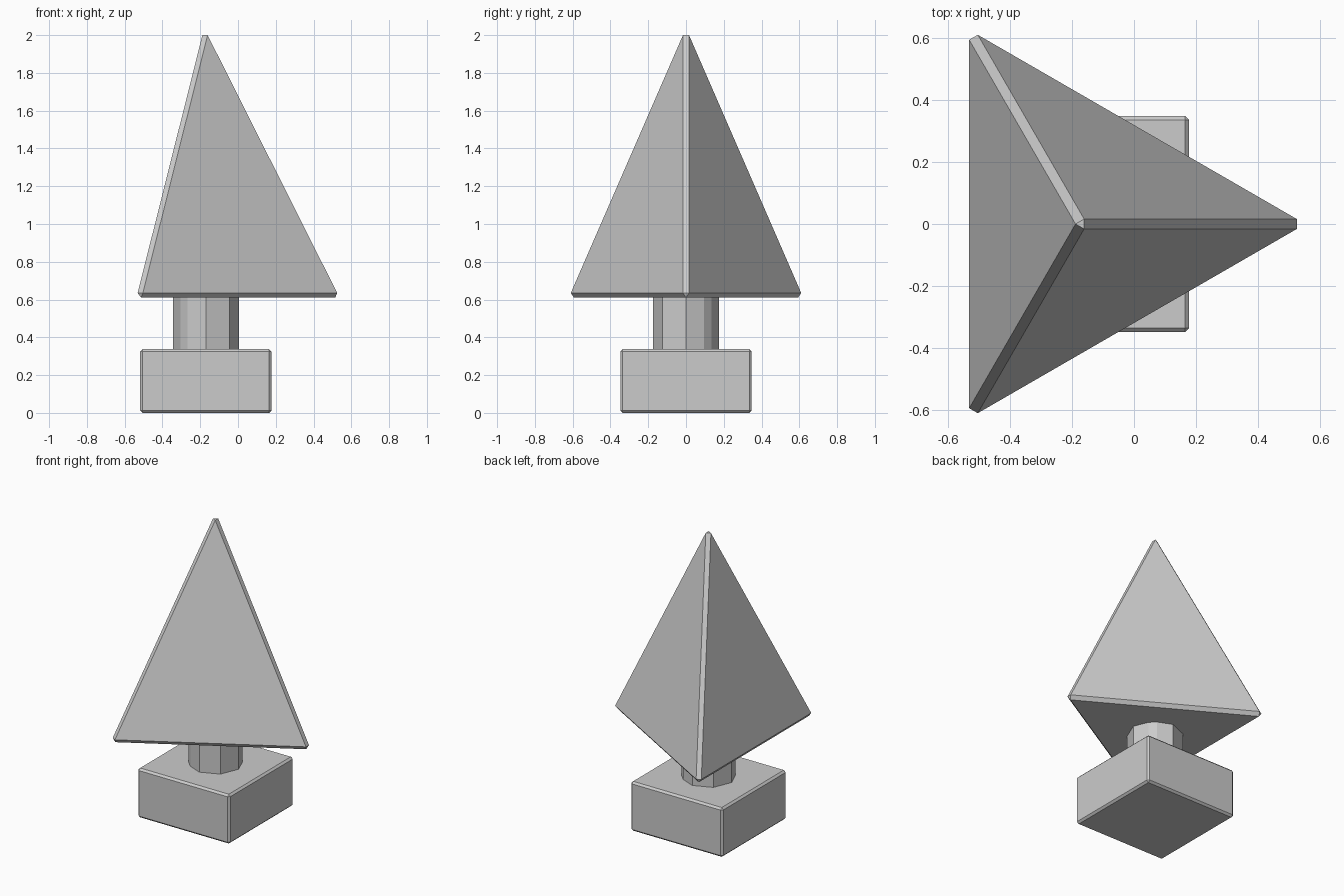
import bpy, bmesh
from math import radians, cos, sin

if "Cube" in bpy.data.objects:
    bpy.data.objects.remove(bpy.data.objects["Cube"])

CX = -0.17  # shared vertical axis of all parts


def make_object(name, bm):
    bmesh.ops.recalc_face_normals(bm, faces=bm.faces[:])
    mesh = bpy.data.meshes.new(name)
    bm.to_mesh(mesh)
    bm.free()
    obj = bpy.data.objects.new(name, mesh)
    obj.location.x = CX
    bpy.context.collection.objects.link(obj)
    return obj


# Square planter with a fine chamfer on every edge
bm = bmesh.new()
bmesh.ops.create_cube(bm, size=1)
for v in bm.verts:
    v.co = (v.co.x * 0.696, v.co.y * 0.696, (v.co.z + 0.5) * 0.337)
planter = make_object("planter", bm)
bevel = planter.modifiers.new("chamfer", 'BEVEL')
bevel.width = 0.013
bevel.segments = 1

# Eight-sided trunk, two opposite corners chamfered
bm = bmesh.new()
R = 0.175
ring = []
for i in range(8):
    v = bm.verts.new((R * cos(radians(45 * i)), R * sin(radians(45 * i)), 0.335))
    ring.append(v)
corners = [v.co.copy() for v in ring]
bmesh.ops.delete(bm, geom=ring, context='VERTS')
outline = []
for i, p in enumerate(corners):
    if i in (1, 5):
        outline.append(p.lerp(corners[i - 1], 0.22))
        outline.append(p.lerp(corners[i + 1], 0.22))
    else:
        outline.append(p)
base = bm.faces.new([bm.verts.new(p) for p in outline])
top = bmesh.ops.extrude_face_region(bm, geom=[base], use_keep_orig=True)
for v in top["geom"]:
    if isinstance(v, bmesh.types.BMVert):
        v.co.z = 0.612
make_object("trunk", bm)

# Three-sided foliage pyramid with chamfered ridges and base edges
bm = bmesh.new()


def vert(x, y, z, angle):
    a = radians(angle)
    return bm.verts.new((x * cos(a) - y * sin(a), x * sin(a) + y * cos(a), z))


tip = [vert(0.0185, 0, 2.0, 60 + 120 * i) for i in range(3)]
left = [vert(0.695, 0.016, 0.635, 120 * i) for i in range(3)]
right = [vert(0.695, -0.016, 0.635, 120 * i) for i in range(3)]
foot = [vert(0.685, 0, 0.61, 120 * i) for i in range(3)]
bm.faces.new(tip)
bm.faces.new(foot)
for i in range(3):
    n = (i + 1) % 3
    bm.faces.new((tip[i], left[i], right[n]))               # side
    bm.faces.new((tip[i - 1], right[i], left[i], tip[i]))   # ridge
    bm.faces.new((left[i], foot[i], foot[n], right[n]))     # base chamfer
    bm.faces.new((left[i], right[i], foot[i]))              # corner
make_object("foliage", bm)
